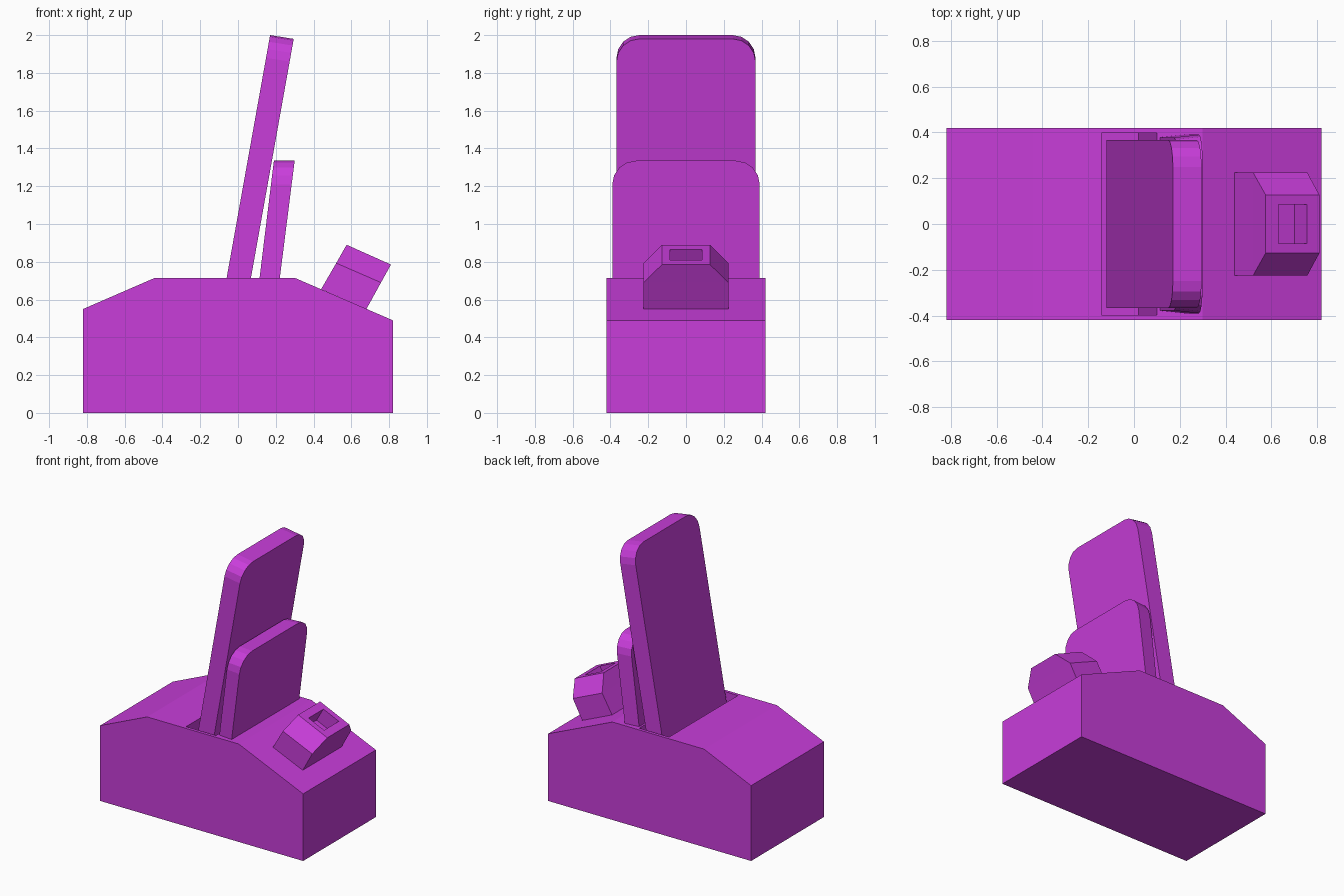
import bpy, bmesh
from math import sin, cos, pi
from mathutils import Vector

cube = bpy.data.objects.get("Cube")
if cube:
    bpy.data.objects.remove(cube, do_unlink=True)

purple = bpy.data.materials.new("purple")
purple.use_nodes = True
COLOUR = (0.58, 0.047, 0.70, 1)
purple.diffuse_color = COLOUR
purple.node_tree.nodes["Principled BSDF"].inputs["Base Color"].default_value = COLOUR


def loft(name, rings):
    """Skin matching rings of points and cap both ends."""
    bm = bmesh.new()
    loops = [[bm.verts.new(p) for p in ring] for ring in rings]
    n = len(loops[0])
    for a, b in zip(loops, loops[1:]):
        for i in range(n):
            j = (i + 1) % n
            bm.faces.new((a[i], a[j], b[j], b[i]))
    bm.faces.new(loops[0][::-1])
    bm.faces.new(loops[-1])
    bmesh.ops.recalc_face_normals(bm, faces=bm.faces)
    mesh = bpy.data.meshes.new(name)
    bm.to_mesh(mesh)
    bm.free()
    mesh.materials.append(purple)
    obj = bpy.data.objects.new(name, mesh)
    bpy.context.collection.objects.link(obj)
    return obj


def prism(name, profile, half):
    """Extrude a side profile (x, z) across the width."""
    return loft(name, [[(x, y, z) for x, z in profile] for y in (-half, half)])


def cut(obj, cutter):
    """Subtract the cutter and discard it."""
    cutter.hide_render = True
    mod = obj.modifiers.new("recess", 'BOOLEAN')
    mod.operation = 'DIFFERENCE'
    mod.solver = 'EXACT'
    mod.object = cutter
    graph = bpy.context.evaluated_depsgraph_get()
    mesh = bpy.data.meshes.new_from_object(obj.evaluated_get(graph))
    obj.modifiers.clear()
    obj.data = mesh
    bpy.data.objects.remove(cutter, do_unlink=True)


def panel(name, faces, radius, steps=4):
    """Leaning slab with rounded top corners; each face is (bottom, top, half width)."""
    rings = []
    for low, high, half in faces:
        low, high = Vector(low), Vector(high)
        r = radius / (high.y - low.y)
        right = [(half, 0)]
        for i in range(steps + 1):
            a = pi / 2 * i / steps
            right.append((half - radius * (1 - cos(a)), 1 - r * (1 - sin(a))))
        outline = right + [(-y, t) for y, t in reversed(right)]
        ring = []
        for y, t in outline:
            p = low.lerp(high, t)
            ring.append((p.x, y, p.y))
        rings.append(ring)
    return loft(name, rings)


# Base with sloping ends and a leaning slot
base = prism("base", [(-0.82, 0), (0.82, 0), (0.82, 0.49), (0.30, 0.715),
                      (-0.44, 0.715), (-0.82, 0.55)], 0.42)
cut(base, prism("slot_cutter", [(-0.22, 0.31), (0.02, 0.27), (0.118, 0.815),
                                (-0.122, 0.815)], 0.397))

# Tall panel standing in the slot, short panel beside it
panel("tall_panel", [((-0.12, 0.38), (0.17, 2.0), 0.368),
                     ((0.005, 0.36), (0.295, 1.98), 0.368)], 0.12)
panel("short_panel", [((0.11, 0.68), (0.19, 1.335), 0.378),
                      ((0.217, 0.68), (0.30, 1.335), 0.39)], 0.125)

# Chamfered knob on the slope: foot, shoulder and narrower top
levels = [((0.44, 0.655), (0.68, 0.55), 0.225),
          ((0.52, 0.793), (0.757, 0.69), 0.225),
          ((0.575, 0.89), (0.81, 0.785), 0.127)]
knob = loft("knob", [[(a[0], -h, a[1]), (b[0], -h, b[1]), (b[0], h, b[1]), (a[0], h, a[1])]
                     for a, b, h in levels])
cut(knob, prism("knob_cutter", [(0.575, 0.77), (0.70, 0.715), (0.784, 0.86),
                                (0.659, 0.915)], 0.085))
